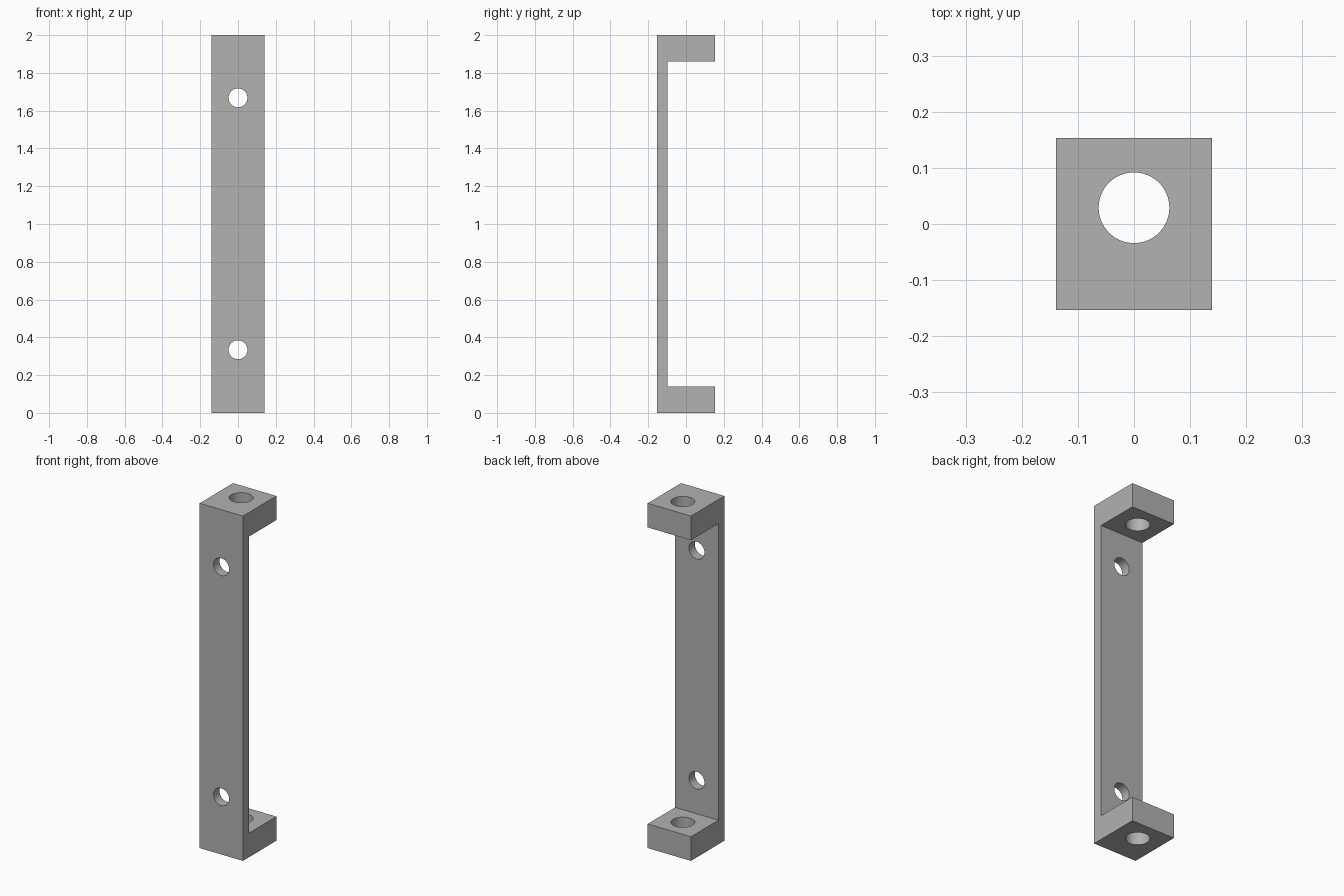
import bpy
import bmesh
import math

cube = bpy.data.objects.get("Cube")
if cube:
    bpy.data.objects.remove(cube, do_unlink=True)

HALF_X, HALF_Y, HEIGHT = 0.139, 0.153, 2.0
PLATE_BACK = -0.098   # rear face of the thin upright plate
FLANGE = 0.14         # thickness of the end flanges

grey = bpy.data.materials.new("plain grey")
grey.use_nodes = True
colour = (0.445, 0.445, 0.445, 1)
grey.diffuse_color = colour
grey.node_tree.nodes["Principled BSDF"].inputs["Base Color"].default_value = colour

# Bracket body: C-shaped side profile extruded across the width
profile = [(-HALF_Y, 0), (HALF_Y, 0), (HALF_Y, FLANGE), (PLATE_BACK, FLANGE),
           (PLATE_BACK, HEIGHT - FLANGE), (HALF_Y, HEIGHT - FLANGE),
           (HALF_Y, HEIGHT), (-HALF_Y, HEIGHT)]
bm = bmesh.new()
face = bm.faces.new([bm.verts.new((-HALF_X, y, z)) for y, z in profile])
side = bmesh.ops.extrude_face_region(bm, geom=[face])["geom"]
bmesh.ops.translate(bm, vec=(2 * HALF_X, 0, 0),
                    verts=[v for v in side if isinstance(v, bmesh.types.BMVert)])
bmesh.ops.recalc_face_normals(bm, faces=bm.faces)
mesh = bpy.data.meshes.new("bracket")
bm.to_mesh(mesh)
bm.free()
mesh.materials.append(grey)
bracket = bpy.data.objects.new("bracket", mesh)
bpy.context.collection.objects.link(bracket)


def drill(name, radius, depth, location, tilt=0):
    """Cut a round hole through the bracket."""
    bpy.ops.mesh.primitive_cylinder_add(vertices=64, radius=radius, depth=depth,
                                        location=location, rotation=(tilt, 0, 0))
    cutter = bpy.context.object
    cutter.name = name
    cutter.hide_render = True
    cutter.data.materials.append(grey)
    cut = bracket.modifiers.new(name, 'BOOLEAN')
    cut.operation = 'DIFFERENCE'
    cut.solver = 'EXACT'
    cut.object = cutter
    bpy.ops.object.select_all(action='DESELECT')
    bracket.select_set(True)
    bpy.context.view_layer.objects.active = bracket
    bpy.ops.object.modifier_apply(modifier=name)
    bpy.data.objects.remove(cutter, do_unlink=True)


# Large vertical holes in the flanges, small screw holes in the plate
for label, z in (("lower", 0.334), ("upper", 1.668)):
    flange_z = FLANGE / 2 if label == "lower" else HEIGHT - FLANGE / 2
    drill(label + "_flange_hole", 0.063, 0.3, (0, 0.029, flange_z))
    drill(label + "_screw_hole", 0.05, 0.3, (0, -HALF_Y, z), math.pi / 2)

# Smooth hole walls, crisp edges
bpy.ops.object.shade_smooth_by_angle(angle=math.radians(30))
